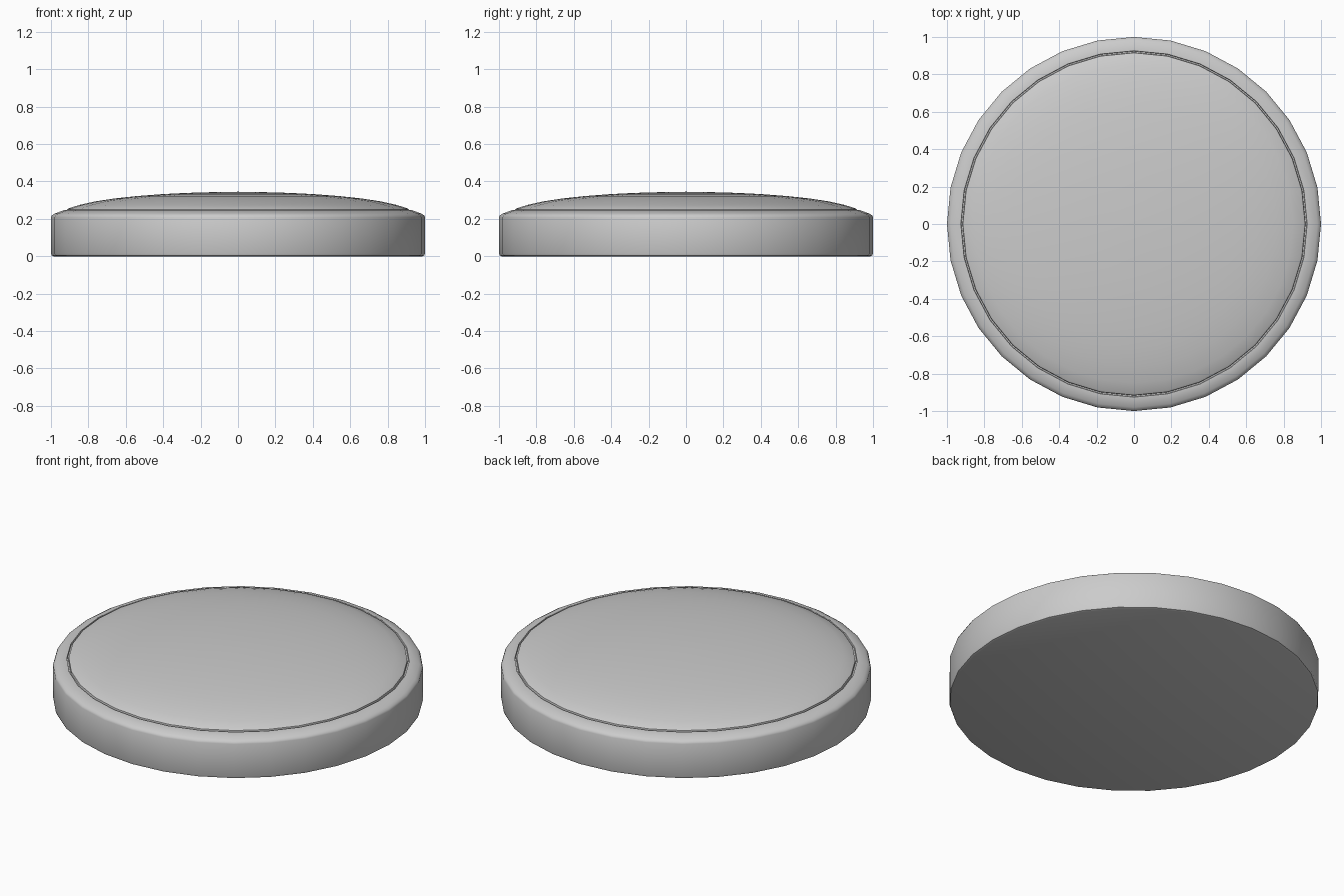
import bpy, bmesh, math

if "Cube" in bpy.data.objects:
    bpy.data.objects.remove(bpy.data.objects["Cube"])

SIDES = 32

def lathe(name, profile):
    """Revolve (radius, z) points around z; radius 0 makes a pole."""
    bm = bmesh.new()
    rings = []
    for r, z in profile:
        if r == 0:
            rings.append([bm.verts.new((0, 0, z))] * SIDES)
        else:
            rings.append([bm.verts.new((r * math.cos(2 * math.pi * i / SIDES),
                                        r * math.sin(2 * math.pi * i / SIDES), z))
                          for i in range(SIDES)])
    for a, b in zip(rings, rings[1:]):
        for i in range(SIDES):
            j = (i + 1) % SIDES
            corners = list(dict.fromkeys((a[i], a[j], b[j], b[i])))
            bm.faces.new(corners)
    bmesh.ops.recalc_face_normals(bm, faces=bm.faces)
    mesh = bpy.data.meshes.new(name)
    bm.to_mesh(mesh)
    bm.free()
    obj = bpy.data.objects.new(name, mesh)
    bpy.context.collection.objects.link(obj)
    bpy.ops.object.select_all(action='DESELECT')
    obj.select_set(True)
    bpy.context.view_layer.objects.active = obj
    bpy.ops.object.shade_smooth_by_angle(angle=math.radians(40))
    return obj

# Flat-bottomed base with a rounded rim, narrow groove and shallow domed lid
lathe("domed_disc", [
    (0, 0), (0.985, 0), (0.996, 0.004), (1.0, 0.015),
    (1.0, 0.208), (0.995, 0.219), (0.98, 0.228), (0.93, 0.247),
    (0.926, 0.246), (0.924, 0.236), (0.917, 0.236), (0.915, 0.25),
    (0.905, 0.256), (0.85, 0.274), (0.76, 0.294), (0.66, 0.309),
    (0.55, 0.321), (0.41, 0.332), (0.27, 0.339), (0.13, 0.343), (0, 0.345),
])
